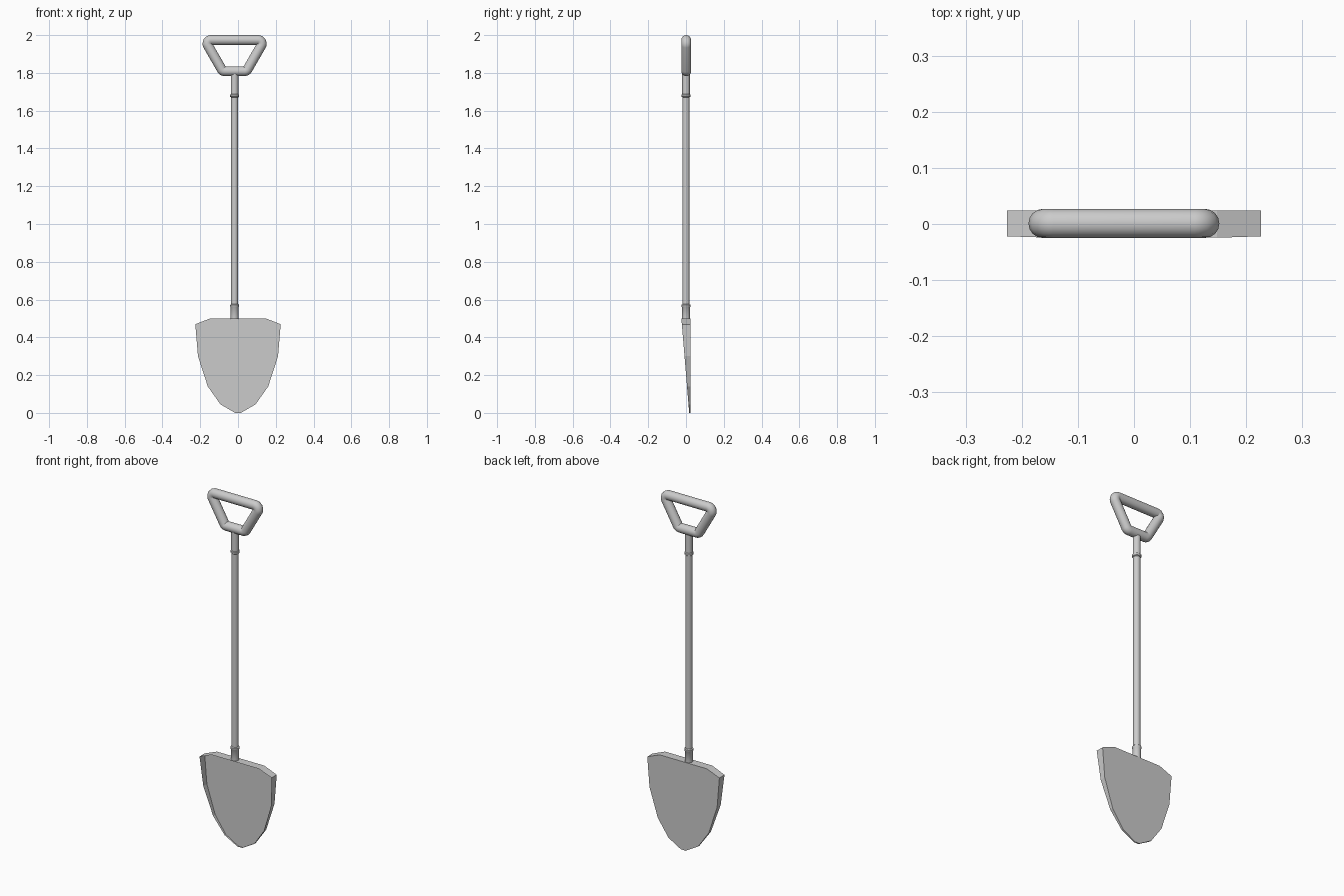
import bpy, bmesh
from math import pi, cos, sin, tan
from mathutils import Vector

if "Cube" in bpy.data.objects:
    bpy.data.objects.remove(bpy.data.objects["Cube"])

AXIS_X = -0.018          # shaft and grip sit slightly off centre


def mesh_object(name, bm, smooth=True):
    me = bpy.data.meshes.new(name)
    bm.to_mesh(me)
    bm.free()
    ob = bpy.data.objects.new(name, me)
    bpy.context.collection.objects.link(ob)
    if smooth:
        shade(ob)
    return ob


def shade(ob):
    bpy.ops.object.select_all(action='DESELECT')
    ob.select_set(True)
    bpy.context.view_layer.objects.active = ob
    bpy.ops.object.shade_smooth_by_angle(angle=0.7)


def lathe(name, profile, sides=20):
    """Capped solid of revolution about the shaft axis from (radius, z) pairs."""
    bm = bmesh.new()
    rings = [[bm.verts.new((AXIS_X + r * cos(2 * pi * i / sides), r * sin(2 * pi * i / sides), z))
              for i in range(sides)] for r, z in profile]
    for a, b in zip(rings, rings[1:]):
        for i in range(sides):
            j = (i + 1) % sides
            bm.faces.new((a[i], a[j], b[j], b[i]))
    bm.faces.new(rings[0][::-1])
    bm.faces.new(rings[-1])
    return mesh_object(name, bm)


def fillet(points, radius, steps=6):
    """Round every corner of a closed polygon in the xz plane."""
    out = []
    for i, p in enumerate(points):
        d0 = (points[i - 1] - p).normalized()
        d1 = (points[(i + 1) % len(points)] - p).normalized()
        half = d0.angle(d1) / 2
        centre = p + (d0 + d1).normalized() * radius / sin(half)
        v0 = p + d0 * radius / tan(half) - centre
        v1 = p + d1 * radius / tan(half) - centre
        out += [centre + v0.lerp(v1, k / steps).normalized() * radius for k in range(steps + 1)]
    return out


# Blade: flat back plate with a thin wall that tapers towards the tip, open at the front
half = [(0.148, 0.5), (0.226, 0.469), (0.212, 0.30), (0.16, 0.14), (0.093, 0.045), (0.015, 0.0)]
outline = half + [(-x, z) for x, z in reversed(half)]
bm = bmesh.new()
back = [bm.verts.new((x, 0.024, z)) for x, z in outline]
rim = [bm.verts.new((x, 0.017 - 0.083 * z, z)) for x, z in outline]
bm.faces.new(back)
for i in range(len(outline)):
    j = (i + 1) % len(outline)
    bm.faces.new((back[j], back[i], rim[i], rim[j]))
bmesh.ops.recalc_face_normals(bm, faces=bm.faces[:])
mesh_object("blade", bm, smooth=False)

# Shaft with its lower socket and upper sleeve
lathe("shaft", [(0.0185, 0.5), (0.0185, 1.795)])
lathe("lower_socket", [(0.021, 0.498), (0.021, 0.56), (0.0235, 0.563), (0.0235, 0.572), (0.0185, 0.576)])
lathe("upper_sleeve", [(0.0185, 1.67), (0.0235, 1.674), (0.0235, 1.684), (0.02, 1.687), (0.02, 1.80)])

# Grip: round tube along a rounded trapezoid
corners = [Vector((AXIS_X + x, 0.001, z)) for x, z in
           [(-0.158, 1.974), (0.158, 1.974), (0.063, 1.809), (-0.063, 1.809)]]
path = fillet(corners, 0.019)
cu = bpy.data.curves.new("grip", 'CURVE')
cu.dimensions = '3D'
cu.bevel_depth = 0.026
cu.bevel_resolution = 6
sp = cu.splines.new('POLY')
sp.points.add(len(path) - 1)
for pt, p in zip(sp.points, path):
    pt.co = (*p, 1)
sp.use_cyclic_u = True
grip = bpy.data.objects.new("grip", cu)
bpy.context.collection.objects.link(grip)
bpy.ops.object.select_all(action='DESELECT')
grip.select_set(True)
bpy.context.view_layer.objects.active = grip
bpy.ops.object.convert(target='MESH')
shade(bpy.context.view_layer.objects.active)
